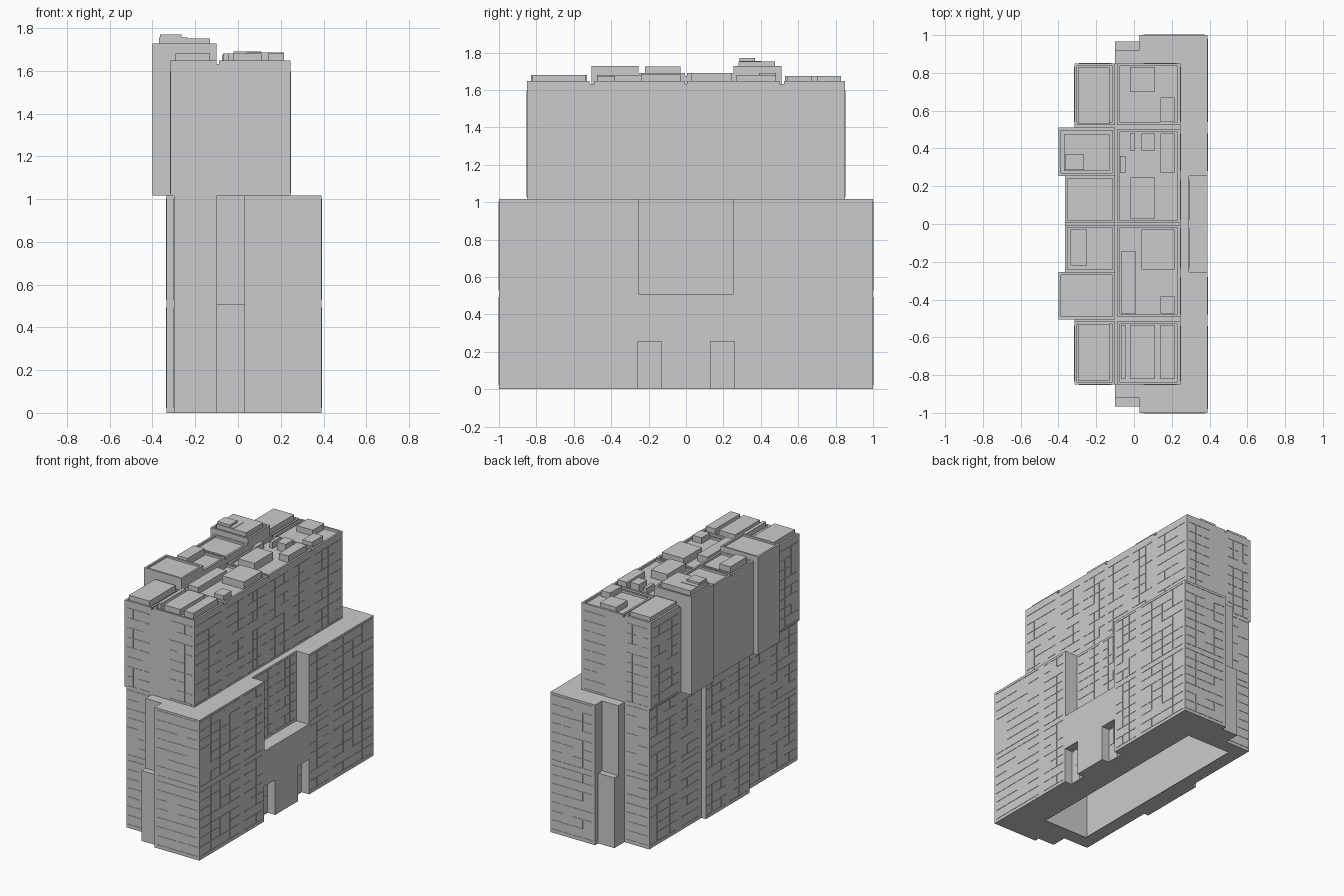
import bpy, bmesh, random
from mathutils import Matrix, Vector

if "Cube" in bpy.data.objects:
    bpy.data.objects.remove(bpy.data.objects["Cube"])

random.seed(4)


def add_box(bm, x0, x1, y0, y1, z0, z1):
    mid = Vector(((x0 + x1) / 2, (y0 + y1) / 2, (z0 + z1) / 2))
    size = Matrix.Diagonal((x1 - x0, y1 - y0, z1 - z0, 1))
    bmesh.ops.create_cube(bm, size=1, matrix=Matrix.Translation(mid) @ size)


def finish(bm, name):
    me = bpy.data.meshes.new(name)
    bm.to_mesh(me)
    bm.free()
    ob = bpy.data.objects.new(name, me)
    bpy.context.collection.objects.link(ob)
    return ob


def boxes(name, items):
    bm = bmesh.new()
    for b in items:
        add_box(bm, *b)
    return finish(bm, name)


def cut(target, name, items):
    c = boxes(name, items)
    c.hide_render = True
    c.hide_viewport = False
    c.display_type = 'WIRE'
    m = target.modifiers.new(name, 'BOOLEAN')
    m.operation = 'DIFFERENCE'
    m.solver = 'EXACT'
    m.object = c


# Podium: mirrored footprint, extruded
half = [(.39, 1), (.03, 1), (.03, .92), (-.10, .92), (-.10, .85),
        (-.30, .85), (-.30, .25), (-.335, .25)]
plan = half + [(x, -y) for x, y in reversed(half)]
bm = bmesh.new()
face = bm.faces.new([bm.verts.new((x, y, 0)) for x, y in plan])
ext = bmesh.ops.extrude_face_region(bm, geom=[face], use_keep_orig=True)
top = [v for v in ext['geom'] if isinstance(v, bmesh.types.BMVert)]
bmesh.ops.translate(bm, verts=top, vec=(0, 0, 1.017))
bmesh.ops.recalc_face_normals(bm, faces=bm.faces)
podium = finish(bm, "podium")

# Facade notch, entrance recesses, hollow inside and floor opening
cut(podium, "recess_cutter", [(.29, .5, -.255, .255, .51, 1.2),
                              (.33, .5, -.26, -.13, -.1, .255),
                              (.33, .5, .13, .26, -.1, .255)])
cut(podium, "cavity_cutter", [(-.295, .285, -.845, .845, .004, 1.01)])
cut(podium, "floor_opening_cutter", [(-.205, .15, -.75, .75, -.1, .1)])

# Stepped blocks beside the podium ends
boxes("end_steps", [(-.10, .03, .92, .965, 0, .51),
                    (-.10, .03, -.965, -.92, 0, .51)])

# Tower and its rear bays
boxes("tower", [(-.315, .245, -.85, .85, 1.017, 1.632)])
boxes("rear_middle_bay", [(-.365, -.10, -.255, .255, 1.017, 1.675)])
boxes("rear_corner_bays", [(-.40, -.10, .255, .51, 1.017, 1.715),
                           (-.40, -.10, -.505, -.255, 1.017, 1.715)])


# Roof parapets
def rim(x0, x1, y0, y1, z0, z1, t=.014):
    return [(x0, x1, y0, y0 + t, z0, z1), (x0, x1, y1 - t, y1, z0, z1),
            (x0, x0 + t, y0 + t, y1 - t, z0, z1), (x1 - t, x1, y0 + t, y1 - t, z0, z1)]


parapets = []
for y0, y1 in [(.525, .85), (.005, .50), (-.49, -.005), (-.85, -.515)]:
    parapets += rim(-.09, .245, y0, y1, 1.632, 1.648)
for y0, y1 in [(.525, .85), (-.85, -.515)]:
    parapets += rim(-.315, -.10, y0, y1, 1.632, 1.648)
for y0, y1 in [(.005, .255), (-.255, -.005)]:
    parapets += rim(-.365, -.10, y0, y1, 1.675, 1.69)
for y0, y1 in [(.255, .51), (-.505, -.255)]:
    parapets += rim(-.40, -.10, y0, y1, 1.715, 1.728)
boxes("roof_parapets", parapets)

# Rooftop plant boxes: x0, x1, y0, y1, top
plant = [(-.295, -.13, .53, .83, 1.675), (-.295, -.13, -.83, -.53, 1.68),
         (-.02, .11, .70, .83, 1.675), (.14, .215, .54, .67, 1.675),
         (.14, .215, .27, .48, 1.68), (-.02, .005, .39, .48, 1.68),
         (.04, .11, .39, .48, 1.69), (-.075, -.045, .27, .36, 1.675),
         (-.02, .11, .03, .245, 1.69), (.04, .215, -.24, -.03, 1.685),
         (-.07, .01, -.475, -.145, 1.68), (.14, .215, -.475, -.38, 1.675),
         (-.07, -.045, -.82, -.535, 1.68), (-.02, .11, -.82, -.535, 1.68),
         (.14, .215, -.82, -.535, 1.68), (-.335, -.25, -.22, -.03, 1.725),
         (-.37, -.13, .28, .475, 1.752), (-.37, -.235, .285, .40, 1.755),
         (-.365, -.265, .285, .37, 1.77)]
boxes("rooftop_plant", [(a, b, c, d, 1.62, e) for a, b, c, d, e in plant])


# Window bars: a panel on plane axis=p, u range, z range, rows and columns
def window(bm, axis, p, u0, u1, z0, z1, rows, cols, t=.0025, d=.0025):
    def bar(a, b, c, e):
        if axis == 'x':
            add_box(bm, p - d, p + d, a, b, c, e)
        else:
            add_box(bm, a, b, p - d, p + d, c, e)
    dz, du = (z1 - z0) / rows, (u1 - u0) / cols
    for r in range(rows + 1):
        z = z0 + r * dz
        skip = random.randrange(cols * 2) if 0 < r < rows else -1
        for c in range(cols):
            if c != skip:
                bar(u0 + c * du, u0 + (c + 1) * du, z - t, z + t)
        if r < rows:
            for c in range(1, cols):
                if random.random() < .8:
                    bar(u0 + c * du - t, u0 + c * du + t, z, z + dz)


floors = [(.025, .49, 7), (.53, 1.0, 7)]
upper = (1.03, 1.595, 8)

# Long facades
bm = bmesh.new()
for s in (1, -1):
    def col(p, a, b, zone, cols):
        u0, u1 = sorted((s * a, s * b))
        window(bm, 'x', p, u0, u1, zone[0], zone[1], zone[2], cols)
    for a, b, n in [(.54, .83, 4), (.28, .48, 3), (.02, .235, 4)]:
        col(.245, a, b, upper, n)
    for zone in floors:
        col(.39, .54, .98, zone, 4)
        col(.39, .28, .48, zone, 3)
        col(-.30, .54, .83, zone, 4)
        col(-.30, .28, .48, zone, 3)
        col(-.335, .02, .235, zone, 4)
    col(.29, .02, .235, floors[1], 4)
    col(-.315, .54, .83, upper, 4)
    col(.33, .14, .255, (.005, .25, 2), 3)
finish(bm, "long_side_window_bars")

# End facades
bm = bmesh.new()
for s in (1, -1):
    for a, b, n in [(-.29, -.12, 4), (.05, .225, 3)]:
        window(bm, 'y', s * .85, a, b, *upper, n)
    for zone in floors:
        window(bm, 'y', s * .85, -.29, -.12, *zone, 2)
        window(bm, 'y', s * 1.0, .05, .375, *zone, 4)
finish(bm, "end_window_bars")
